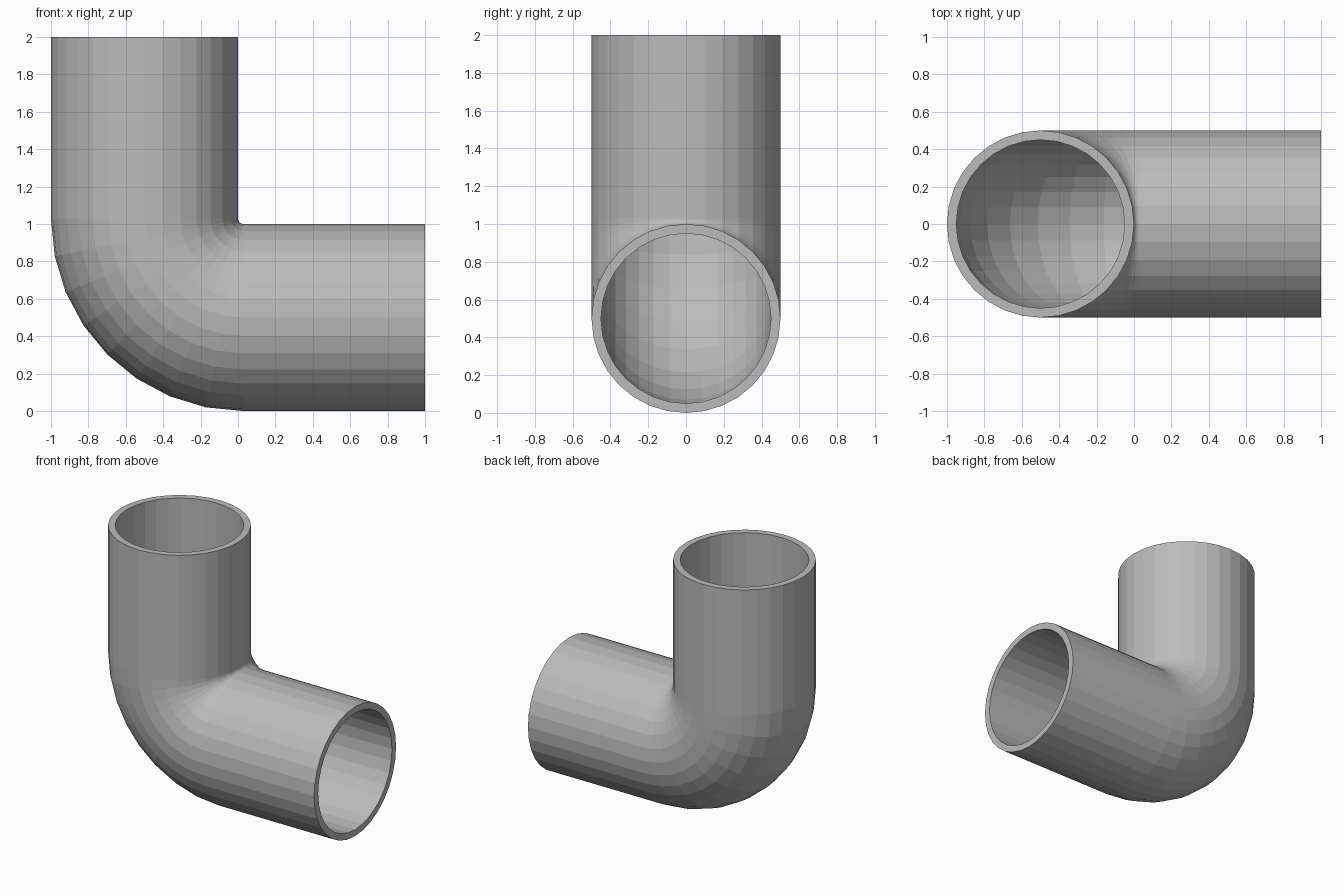
import bpy, bmesh
from math import sin, cos, pi

cube = bpy.data.objects.get("Cube")
if cube:
    bpy.data.objects.remove(cube, do_unlink=True)

SIDES, BEND_STEPS = 32, 8
OUTER, INNER = 0.5, 0.45
FILLET = 0.03                 # radius of the tight inside corner
BEND = OUTER + FILLET         # radius of the bend's centre line

# Single grey material
grey = bpy.data.materials.new("pipe_grey")
grey.use_nodes = True
colour = (0.5, 0.5, 0.5, 1)
grey.diffuse_color = colour
grey.node_tree.nodes["Principled BSDF"].inputs["Base Color"].default_value = colour

# Centre line stations: x, z and bend angle (0 = vertical leg, pi/2 = horizontal leg)
stations = [(-0.5, 2, 0)]
for i in range(BEND_STEPS + 1):
    a = pi / 2 * i / BEND_STEPS
    stations.append((FILLET - BEND * cos(a), 1 + FILLET - BEND * sin(a), a))
stations.append((1, 0.5, pi / 2))

bm = bmesh.new()


def ring(station, radius):
    x, z, a = station
    verts = []
    for k in range(SIDES):
        t = 2 * pi * k / SIDES
        out = radius * cos(t)
        verts.append(bm.verts.new((x - out * cos(a), radius * sin(t), z - out * sin(a))))
    return verts


def bridge(a, b):
    for k in range(SIDES):
        n = (k + 1) % SIDES
        bm.faces.new((a[k], a[n], b[n], b[k]))


# Outer wall, inner wall and the two annular ends
outer = [ring(s, OUTER) for s in stations]
inner = [ring(s, INNER) for s in stations]
for wall in (outer, inner):
    for a, b in zip(wall, wall[1:]):
        bridge(a, b)
bridge(outer[0], inner[0])
bridge(outer[-1], inner[-1])
bmesh.ops.recalc_face_normals(bm, faces=bm.faces)

mesh = bpy.data.meshes.new("elbow_pipe")
bm.to_mesh(mesh)
bm.free()
mesh.materials.append(grey)
pipe = bpy.data.objects.new("elbow_pipe", mesh)
bpy.context.collection.objects.link(pipe)
